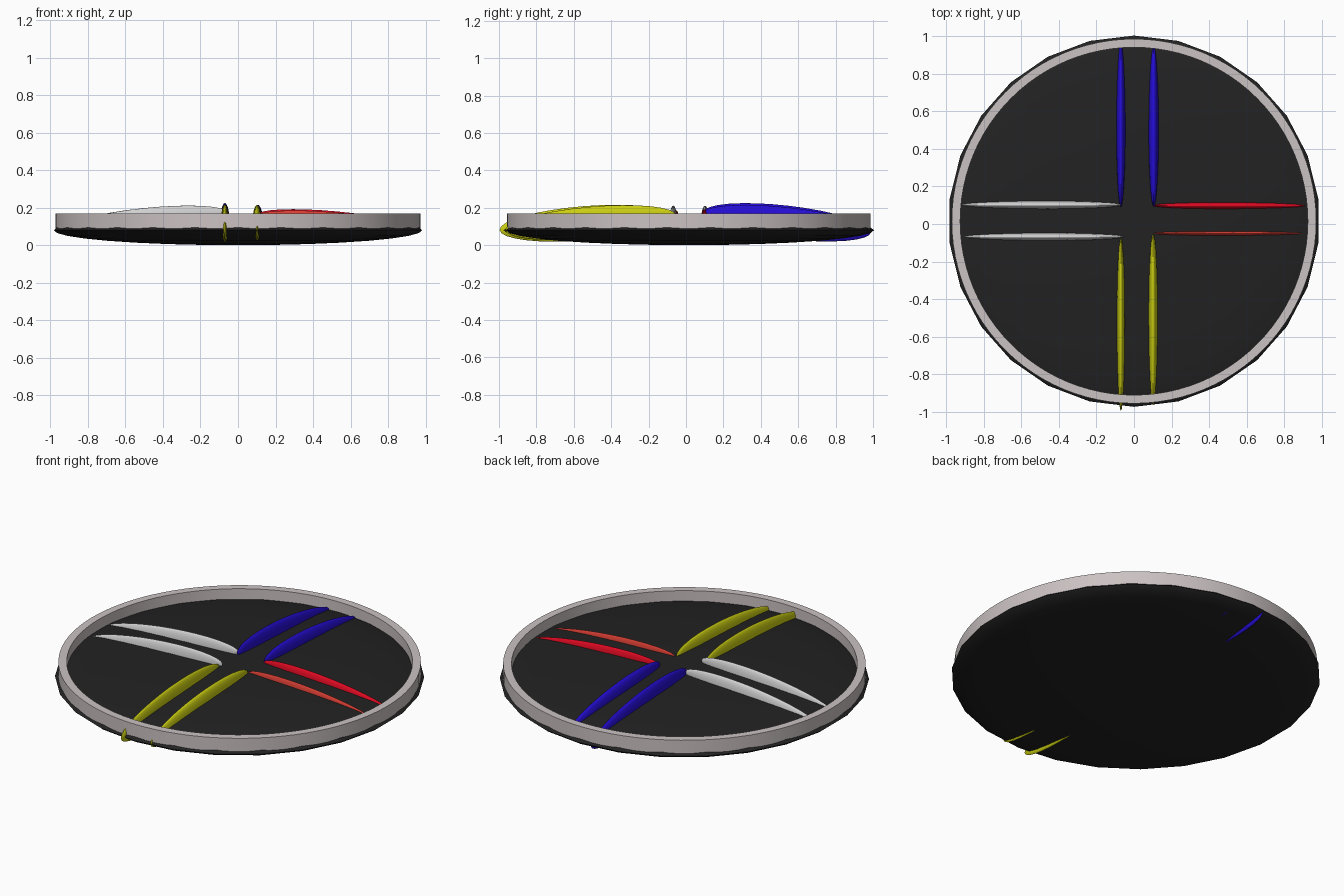
import bpy, bmesh, math
from mathutils import Matrix

if "Cube" in bpy.data.objects:
    bpy.data.objects.remove(bpy.data.objects["Cube"])

def material(name, rgb):
    m = bpy.data.materials.new(name)
    m.diffuse_color = (*rgb, 1)
    m.use_nodes = True
    m.node_tree.nodes["Principled BSDF"].inputs["Base Color"].default_value = m.diffuse_color
    return m

BLACK = material("black", (0.016, 0.016, 0.016))
GREY = material("warm grey", (0.60, 0.54, 0.54))
BLUE = material("blue", (0.018, 0.004, 0.66))
YELLOW = material("yellow", (0.60, 0.62, 0.006))
RED = material("crimson", (0.74, 0.003, 0.016))
LIGHT_RED = material("light red", (0.70, 0.05, 0.035))
WHITE = material("pale grey", (0.64, 0.64, 0.64))
CY = 0.015  # dish centre in y

def finish(bm, name, mat, angle=40):
    bmesh.ops.recalc_face_normals(bm, faces=bm.faces)
    me = bpy.data.meshes.new(name)
    bm.to_mesh(me)
    bm.free()
    ob = bpy.data.objects.new(name, me)
    bpy.context.collection.objects.link(ob)
    me.materials.append(mat)
    bpy.ops.object.select_all(action='DESELECT')
    ob.select_set(True)
    bpy.context.view_layer.objects.active = ob
    bpy.ops.object.shade_smooth_by_angle(angle=math.radians(angle))
    return ob

def ellipsoid(name, mat, matrix, segs=32, rings=16):
    bm = bmesh.new()
    bmesh.ops.create_uvsphere(bm, u_segments=segs, v_segments=rings, radius=1, matrix=matrix)
    return finish(bm, name, mat)

# Flattened dark body
ellipsoid("base_disc", BLACK,
          Matrix.Translation((0, CY, 0.08)) @ Matrix.Diagonal((0.99, 0.99, 0.08, 1)), 26, 16)

# Rim: rectangular section swept round a circle
bm = bmesh.new()
N = 96
section = [(0.972, 0.08), (0.972, 0.168), (0.927, 0.168), (0.927, 0.08)]
loops = [[bm.verts.new((r * math.cos(2 * math.pi * i / N),
                        CY + r * math.sin(2 * math.pi * i / N), z)) for r, z in section]
         for i in range(N)]
for i in range(N):
    a, b = loops[i], loops[(i + 1) % N]
    for j in range(4):
        k = (j + 1) % 4
        bm.faces.new((a[j], b[j], b[k], a[k]))
finish(bm, "rim", GREY)

# Slim tilted blades, sloping down towards the rim
def blade(name, mat, centre, heading, size, tilt):
    ellipsoid(name, mat, Matrix.Translation(centre)
              @ Matrix.Rotation(math.radians(heading), 4, 'Z')
              @ Matrix.Rotation(math.radians(tilt), 4, 'Y')
              @ Matrix.Diagonal((*size, 1)))

blade("blue_blade_left", BLUE, (-0.07, 0.54, 0.122), 90, (0.453, 0.025, 0.089), 6.6)
blade("blue_blade_right", BLUE, (0.105, 0.53, 0.125), 90, (0.44, 0.028, 0.078), 6)
blade("yellow_blade_left", YELLOW, (-0.07, -0.535, 0.117), -90, (0.463, 0.022, 0.092), 4.5)
blade("yellow_blade_right", YELLOW, (0.102, -0.51, 0.12), -90, (0.458, 0.025, 0.085), 5)
blade("white_blade_back", WHITE, (-0.505, 0.102, 0.125), 180, (0.445, 0.022, 0.072), 6)
blade("white_blade_front", WHITE, (-0.495, -0.068, 0.125), 180, (0.445, 0.021, 0.073), 6)
blade("red_blade_back", RED, (0.525, 0.098, 0.122), 0, (0.425, 0.019, 0.058), 5.3)
blade("red_blade_front", LIGHT_RED, (0.525, -0.05, 0.118), 0, (0.425, 0.013, 0.056), 5)
